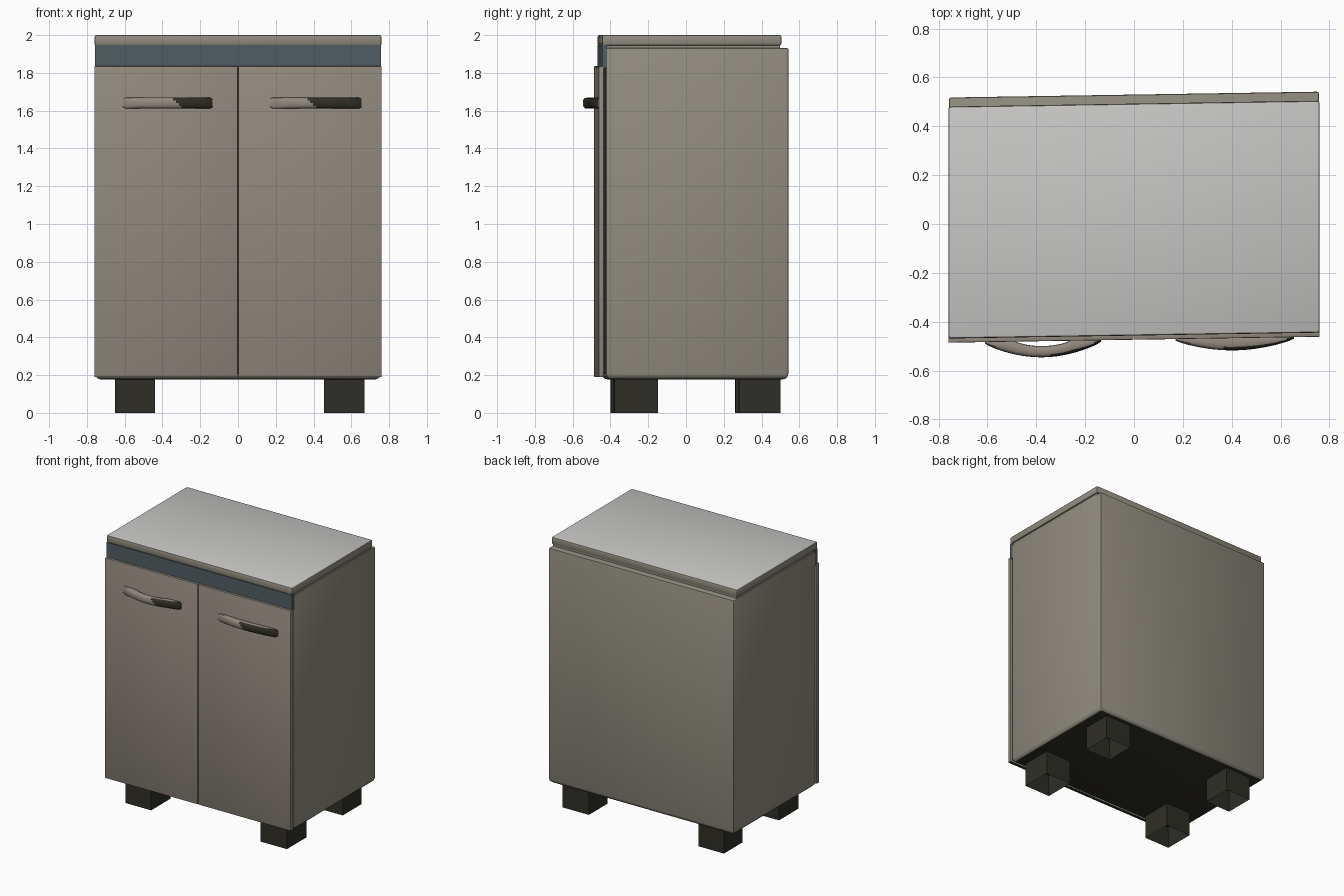
import bpy, bmesh, math
from mathutils import Vector

if "Cube" in bpy.data.objects:
    bpy.data.objects.remove(bpy.data.objects["Cube"])


def material(name, rgb):
    m = bpy.data.materials.new(name)
    m.diffuse_color = (*rgb, 1)
    m.use_nodes = True
    m.node_tree.nodes["Principled BSDF"].inputs["Base Color"].default_value = m.diffuse_color
    return m


TAUPE = material("taupe body", (0.285, 0.262, 0.212))
DOOR = material("warm taupe door", (0.285, 0.250, 0.208))
TOP = material("light grey top", (0.575, 0.57, 0.56))
BAND = material("slate blue band", (0.084, 0.110, 0.124))
DARK = material("dark olive", (0.028, 0.027, 0.019))


def finish(name, bm, mats, rule=None):
    bmesh.ops.recalc_face_normals(bm, faces=bm.faces)
    # the whole cabinet is very slightly skewed in plan
    if rule:
        for f in bm.faces:
            f.material_index = rule(f)
    for v in bm.verts:
        v.co.y += 0.012 * v.co.x / 0.76
    me = bpy.data.meshes.new(name)
    bm.to_mesh(me)
    bm.free()
    for m in mats:
        me.materials.append(m)
    ob = bpy.data.objects.new(name, me)
    bpy.context.collection.objects.link(ob)
    bpy.ops.object.select_all(action='DESELECT')
    ob.select_set(True)
    bpy.context.view_layer.objects.active = ob
    bpy.ops.object.shade_smooth_by_angle(angle=math.radians(32))
    return ob


def box_bm(lo, hi, bevel=0.0, bottom_bevel=0.0):
    bm = bmesh.new()
    bmesh.ops.create_cube(bm, size=1)
    lo, hi = Vector(lo), Vector(hi)
    for v in bm.verts:
        v.co = Vector([lo[i] + (v.co[i] + 0.5) * (hi[i] - lo[i]) for i in range(3)])
    if bottom_bevel:
        edges = [e for e in bm.edges if all(v.co.z < lo.z + 1e-4 for v in e.verts)]
        bmesh.ops.bevel(bm, geom=edges, offset=bottom_bevel, segments=3,
                        affect='EDGES', profile=0.5)
    if bevel:
        bm.normal_update()
        edges = [e for e in bm.edges if e.calc_face_angle(0) > 1.0]
        bmesh.ops.bevel(bm, geom=edges, offset=bevel, segments=2,
                        affect='EDGES', profile=0.5)
    return bm


# carcass with a rounded, dark underside
finish("cabinet_body",
       box_bm((-0.757, -0.435, 0.178), (0.757, 0.53, 1.932), 0.008, 0.028),
       [TAUPE, DARK], lambda f: 1 if f.normal.z < -0.8 else 0)

# worktop with a light upper face
finish("worktop",
       box_bm((-0.76, -0.457, 1.945), (0.76, 0.493, 2.0), 0.010),
       [TAUPE, TOP], lambda f: 1 if f.normal.z > 0.5 else 0)
finish("worktop_support",
       box_bm((-0.75, -0.43, 1.92), (0.75, 0.485, 1.95)), [TAUPE])

# blue band under the worktop
finish("front_band", box_bm((-0.758, -0.457, 1.825), (0.758, -0.43, 1.947)), [BAND])

# pair of doors
for side, (x0, x1) in (("left", (-0.76, -0.0015)), ("right", (0.0015, 0.76))):
    finish(side + "_door",
           box_bm((x0, -0.474, 0.19), (x1, -0.447, 1.836), 0.004),
           [DOOR, DARK], lambda f: 1 if f.normal.z < -0.8 else 0)
finish("door_backing", box_bm((-0.745, -0.45, 0.205), (0.745, -0.43, 1.83)), [DARK])


# curved handles: rounded section swept along a bow
def handle(name, x0, x1, z, depth, hollow, dark_from):
    bm = bmesh.new()
    n, k, base = 32, 16, -0.468
    rings = []
    for i in range(n + 1):
        t = i / n
        bow = math.sin(math.pi * t) ** 0.8 if 0 < t < 1 else 0.0
        front = base - 0.012 - depth * bow
        inner = max(0.0, 1 - ((t - 0.5) / 0.26) ** 2)
        back = base + 0.004 - hollow * inner ** 0.7
        half = 0.029 if 0 < i < n else 0.022
        ring = []
        for j in range(k):
            a = 2 * math.pi * j / k
            c, s = math.cos(a), math.sin(a)
            c = math.copysign(abs(c) ** 0.7, c)
            s = math.copysign(abs(s) ** 0.7, s)
            ring.append(bm.verts.new((x0 + (x1 - x0) * t,
                                      (front + back) / 2 + c * (front - back) / 2,
                                      z + half * s)))
        rings.append(ring)
    for a, b in zip(rings, rings[1:]):
        for j in range(k):
            bm.faces.new((a[j], a[(j + 1) % k], b[(j + 1) % k], b[j]))
    bm.faces.new(rings[0])
    bm.faces.new(rings[-1])

    def rule(f):
        c = f.calc_center_median()
        return 1 if c.x + (c.z - z) > dark_from and f.normal.y < -0.2 else 0
    finish(name, bm, [DOOR, DARK], rule)


handle("left_handle", -0.61, -0.135, 1.64, 0.060, 0.030, -0.32)
handle("right_handle", 0.17, 0.655, 1.64, 0.044, 0.0, 0.39)

# square feet, hollow underneath
for xn, x0, x1 in (("left", -0.65, -0.44), ("right", 0.455, 0.67)):
    for yn, y0, y1 in (("front", -0.39, -0.16), ("back", 0.27, 0.49)):
        bm = box_bm((x0, y0, 0.0), (x1, y1, 0.19))
        bm.normal_update()
        under = [f for f in bm.faces if f.normal.z < -0.9]
        bmesh.ops.inset_region(bm, faces=under, thickness=0.025)
        for v in under[0].verts:
            v.co.z += 0.15
        finish(f"{yn}_{xn}_foot", bm, [DARK])
